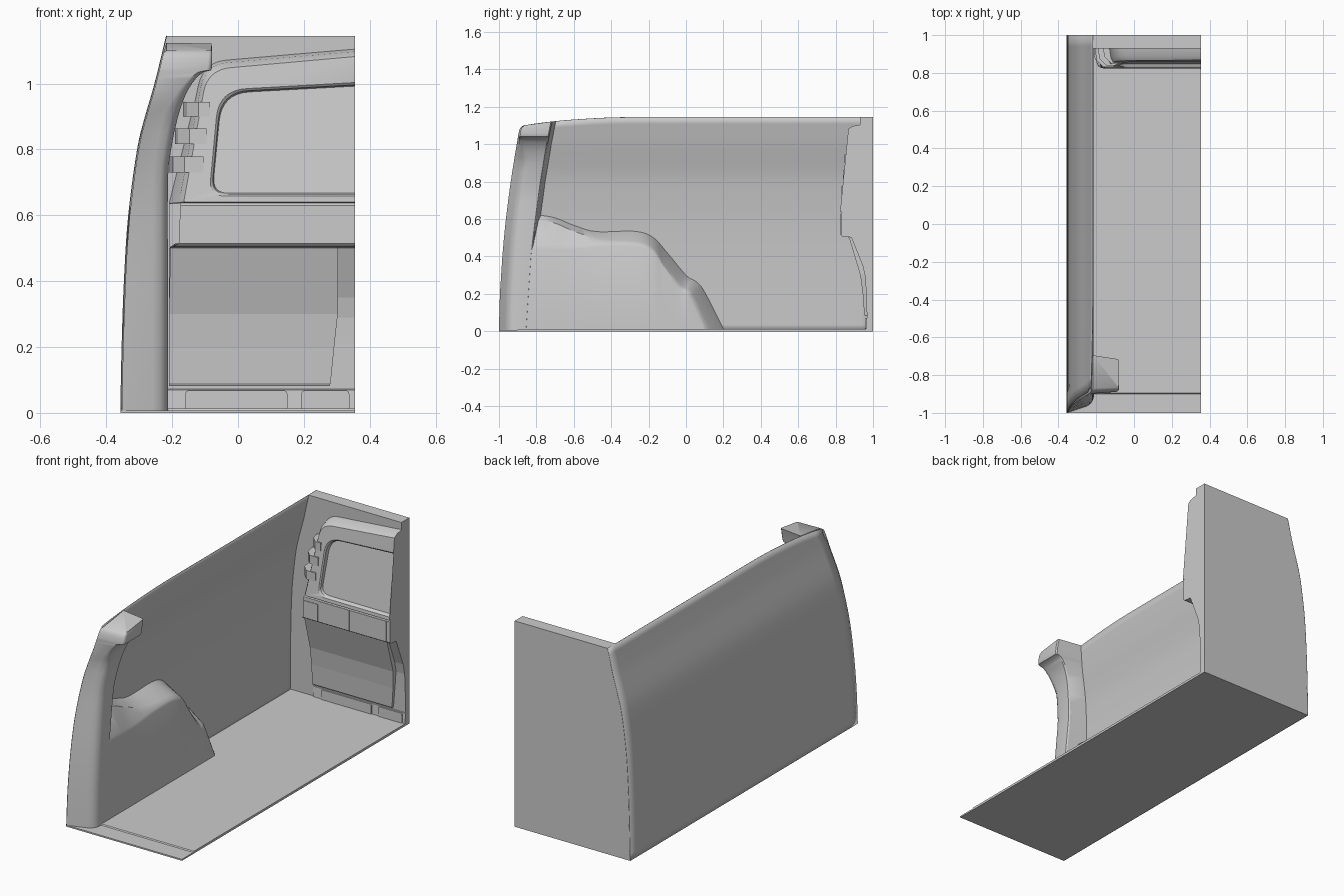
import bpy, bmesh, math
from mathutils import Vector

if "Cube" in bpy.data.objects:
    bpy.data.objects.remove(bpy.data.objects["Cube"])

XR = 0.355  # right-hand cut plane


def interp(tab, t):
    if t <= tab[0][0]:
        return tab[0][1]
    for (a, va), (b, vb) in zip(tab, tab[1:]):
        if t <= b:
            return va + (vb - va) * (t - a) / (b - a)
    return tab[-1][1]


def spline(pts, sub=5):
    """Catmull-Rom curve through points of any dimension."""
    p = [Vector(q) for q in pts]
    out = []
    for i in range(len(p) - 1):
        a, b, c, d = p[max(i - 1, 0)], p[i], p[i + 1], p[min(i + 2, len(p) - 1)]
        for k in range(sub):
            t = k / sub
            out.append(0.5 * (2 * b + (c - a) * t + (2 * a - 5 * b + 4 * c - d) * t * t
                              + (3 * b - a - 3 * c + d) * t ** 3))
    return out + [p[-1]]


def mesh(name, verts, faces, smooth=True):
    bm = bmesh.new()
    vs = [bm.verts.new(v) for v in verts]
    for f in faces:
        bm.faces.new([vs[i] for i in f])
    bmesh.ops.remove_doubles(bm, verts=bm.verts, dist=1e-5)
    bmesh.ops.recalc_face_normals(bm, faces=bm.faces)
    me = bpy.data.meshes.new(name)
    bm.to_mesh(me)
    bm.free()
    ob = bpy.data.objects.new(name, me)
    bpy.context.collection.objects.link(ob)
    if smooth:
        bpy.ops.object.select_all(action='DESELECT')
        ob.select_set(True)
        bpy.context.view_layer.objects.active = ob
        bpy.ops.object.shade_smooth_by_angle(angle=math.radians(32))
    return ob


def loft(name, loops, closed=True, start=False, end=False, skip=None, smooth=True):
    n = len(loops[0])
    verts = [v for lp in loops for v in lp]
    faces = []
    for r in range(len(loops) - 1):
        for i in range(n if closed else n - 1):
            j = (i + 1) % n
            f = (r * n + i, r * n + j, (r + 1) * n + j, (r + 1) * n + i)
            if not (skip and skip(r, [verts[k] for k in f])):
                faces.append(f)
    if start:
        faces.append(tuple(range(n))[::-1])
    if end:
        faces.append(tuple((len(loops) - 1) * n + i for i in range(n)))
    return mesh(name, verts, faces, smooth)


def slab(name, rows, back=1.0):
    """Solid from rows (z, front y, left x, right x) running back to a plane."""
    return loft(name, [[(a, y, z), (b, y, z), (b, back, z), (a, back, z)]
                       for z, y, a, b in rows], True, True, True, smooth=False)


def round_poly(pts, radii, n=8):
    out = []
    p = [Vector(q) for q in pts]
    for i, c in enumerate(p):
        a = c + (p[i - 1] - c).normalized() * radii[i]
        b = c + (p[(i + 1) % len(p)] - c).normalized() * radii[i]
        for k in range(n + 1):
            t = k / n
            out.append(a * (1 - t) ** 2 + c * 2 * t * (1 - t) + b * t * t)
    return out


# Guiding curves of the body
WALL = [(v.x, v.y) for v in spline([(0, -.356), (.2, -.352), (.4, -.345), (.6, -.332),
                                    (.8, -.305), (.9, -.281), (1.0, -.252), (1.145, -.217)])]
FRONT = [(v.x, v.y) for v in spline([(0, -1), (.2, -.995), (.4, -.982), (.6, -.963),
                                     (.8, -.937), (1.0, -.905), (1.08, -.89), (1.1, -.87)])]
TOP = [(v.x, v.y) for v in spline([(-.9, 1.085), (-.87, 1.10), (-.71, 1.122), (-.55, 1.135),
                                   (-.35, 1.144), (0, 1.145), (1, 1.145)])]
wall_x = lambda z: interp(WALL, z)

# Curved outer side wall
rows = []
for r in range(33):
    z0 = 1.145 * r / 32
    y0 = interp(FRONT, z0)
    row = []
    for c in range(33):
        y = y0 + (1 - y0) * c / 32
        z = z0 * interp(TOP, y) / 1.145
        row.append((wall_x(z), y, z))
    rows.append(row)
side_wall = loft("side_wall", rows, closed=False)
sol = side_wall.modifiers.new("thickness", 'SOLIDIFY')
sol.thickness, sol.offset = 0.003, 0

# Floor with a shallow front step
loft("floor", [[(x, -1, 0), (x, -1, .008), (x, -.9, .008), (x, -.895, .013), (x, 1, .013), (x, 1, 0)]
               for x in (-.356, XR)], True, True, True, smooth=False)

# Front pillar bending over into the roof stub
INNER = [(v.x, v.y) for v in spline([(0, -.213), (.4, -.213), (.7, -.213), (.78, -.206), (.86, -.192),
                                     (.93, -.173), (.98, -.152), (1.015, -.128), (1.035, -.105),
                                     (1.045, -.08), (1.13, -.08)])]
REAR = [(0, -.85), (.42, -.822), (.6, -.80), (.8, -.773), (1.0, -.74), (1.13, -.715)]
RND = [(0, 1), (.9, 1), (1.04, .3), (1.13, .2)]
loops = []
for z in [0, .2, .4, .5, .6, .7, .75, .8, .85, .9, .93, .96, .98, 1.0, 1.015, 1.025, 1.035,
          1.04, 1.045, 1.06, 1.08, 1.092, 1.13]:
    xw, xi, yf, yb = wall_x(z) + .003, interp(INNER, z), interp(FRONT, z), interp(REAR, z)
    k = interp(RND, z)
    lp = [(xw, yf), (xi - .045 * k, yf + .032 * k), (xi - .022 * k, yf + .043 * k),
          (xi - .006 * k, yf + .062 * k), (xi, yf + .085 * k), (xi, yb - .006),
          (xi - .006, yb), (xw, yb + .02)]
    loops.append([(x, y, min(z, interp(TOP, y))) for x, y in lp])
loft("front_pillar", loops, True, True, True)

# Side lining over the wheel arch, with a scooped shelf at its front
outer = [(-.86, .625), (-.72, .612), (-.6, .567), (-.48, .533), (-.28, .535), (-.18, .505),
         (-.1, .42), (0, .30), (.055, .265), (.1, .21), (.205, .005)]
low = [(-.86, .45), (-.72, .45), (-.6, .45), (-.42, .468), (-.25, .464), (-.17, .425),
       (-.12, .35), (-.035, .235), (.01, .21), (.035, .17), (.11, .005)]
shelf = {0: (-.28, -.86, .585), 1: (-.28, -.72, .583), 2: (-.27, -.6, .535), 3: (-.245, -.46, .493)}
a, b, c, d = [], [], [], []
for i, (o, l) in enumerate(zip(outer, low)):
    a.append((wall_x(o[1]) + .001, *o))
    m = shelf.get(i) or (-.236, o[0] * .22 + l[0] * .78, o[1] * .22 + l[1] * .78)
    b.append(m)
    c.append((-.219, l[0] * .94 + m[1] * .06, l[1] * .94 + m[2] * .06))
    d.append((-.2135, l[0] - (.008 if i > 5 else 0), max(l[1] - .012, .005)))
rows = [spline(q) for q in (a, b, c, d)]
rows.append([Vector((-.2135, v.y, .004)) for v in rows[-1]])
loft("side_lining", rows, closed=False)

# Rear wall block
slab("rear_wall", [(1.145 * i / 24, .97 - .04 * i / 24, wall_x(1.145 * i / 24), XR) for i in range(25)])

# Rear door: lower border and raised lower panel
slab("door_border", [(.07, .972, -.21, XR), (.085, .97, -.21, XR), (.29, .958, -.21, XR),
                     (.35, .945, -.21, XR), (.5, .885, -.21, XR), (.515, .84, -.19, XR)])
slab("door_lower_panel", [(.082, .957, -.21, .278), (.09, .953, -.21, .281), (.2, .945, -.21, .292),
                          (.3, .932, -.21, .303), (.5, .872, -.205, .304), (.51, .85, -.19, .304)])
slab("door_band", [(.503, .86, -.2, XR), (.508, .835, -.19, XR), (.515, .828, -.18, XR),
                   (.63, .828, -.175, XR), (.638, .836, -.175, XR)])
slab("door_band_side", [(.505, .93, -.21, -.17), (.635, .93, -.21, -.17)])
for i, (x0, x1, zt) in enumerate([(-.175, -.087, .61), (-.083, .065, .63), (.069, .107, .63), (.111, .333, .63)]):
    slab(f"band_plate_{i + 1}", [(.515, .825, x0, x1), (zt, .825, x0, x1)], .84)

# Rear door: upper frame with rounded window
yf = lambda z: .825 + (z - .65) * .1
glass_y = lambda z: .845 + (z - .66) * .14


def frame_loop(pts, r, yfun):
    return [(v.x, yfun(v.y), v.y) for v in round_poly(pts, (r[0], 0, 0, r[1]))]


frame = [
    frame_loop([(-.21, .635), (XR, .635), (XR, 1.108), (-.105, 1.068)], (.005, .07), lambda z: .95),
    frame_loop([(-.18, .637), (XR, .637), (XR, 1.097), (-.1, 1.058)], (.005, .07), lambda z: yf(z) + .022),
    frame_loop([(-.165, .64), (XR, .64), (XR, 1.082), (-.092, 1.042)], (.008, .07), yf),
    frame_loop([(-.088, .658), (XR, .658), (XR, 1.003), (-.058, .98)], (.05, .085), yf),
    frame_loop([(-.081, .664), (XR, .664), (XR, .996), (-.052, .974)], (.05, .085), lambda z: yf(z) + .006),
    frame_loop([(-.078, .667), (XR, .667), (XR, .992), (-.049, .97)], (.05, .085), glass_y)]
loft("door_window_frame", frame, True, False, True,
     skip=lambda r, f: r >= 3 and all(v[0] > XR - .001 for v in f))
slab("door_core", [(.638, .85, -.05, XR - .001), (.98, .895, -.03, XR - .001), (1.0, .897, -.02, XR - .001)])

# Vent pockets on the door's slanted edge
for i, (x0, x1, z0, z1) in enumerate([(-.208, -.105, .73, .778), (-.192, -.095, .816, .863),
                                      (-.165, -.085, .9, .944)]):
    y = yf((z0 + z1) / 2) - .004
    loft(f"vent_{i + 1}", [[(x0, .93, z), (x0 + .01, y + .035, z), (x0 + .045, y, z), (x1, y, z), (x1, .93, z)]
                           for z in (z0, z1)], True, True, True, smooth=False)

# Rear sill with two raised rounded plates
slab("rear_sill", [(.01, .962, -.213, XR), (.07, .965, -.213, XR), (.078, .975, -.213, XR)])
for i, (x0, x1) in enumerate([(-.16, .15), (.192, .338)]):
    q = round_poly([(x0, .013), (x1, .013), (x1, .068), (x0, .068)], (.003, .003, .012, .012), 4)
    loft(f"sill_plate_{i + 1}", [[(v.x, y, v.y) for v in q] for y in (.957, .97)], True, True, True)
